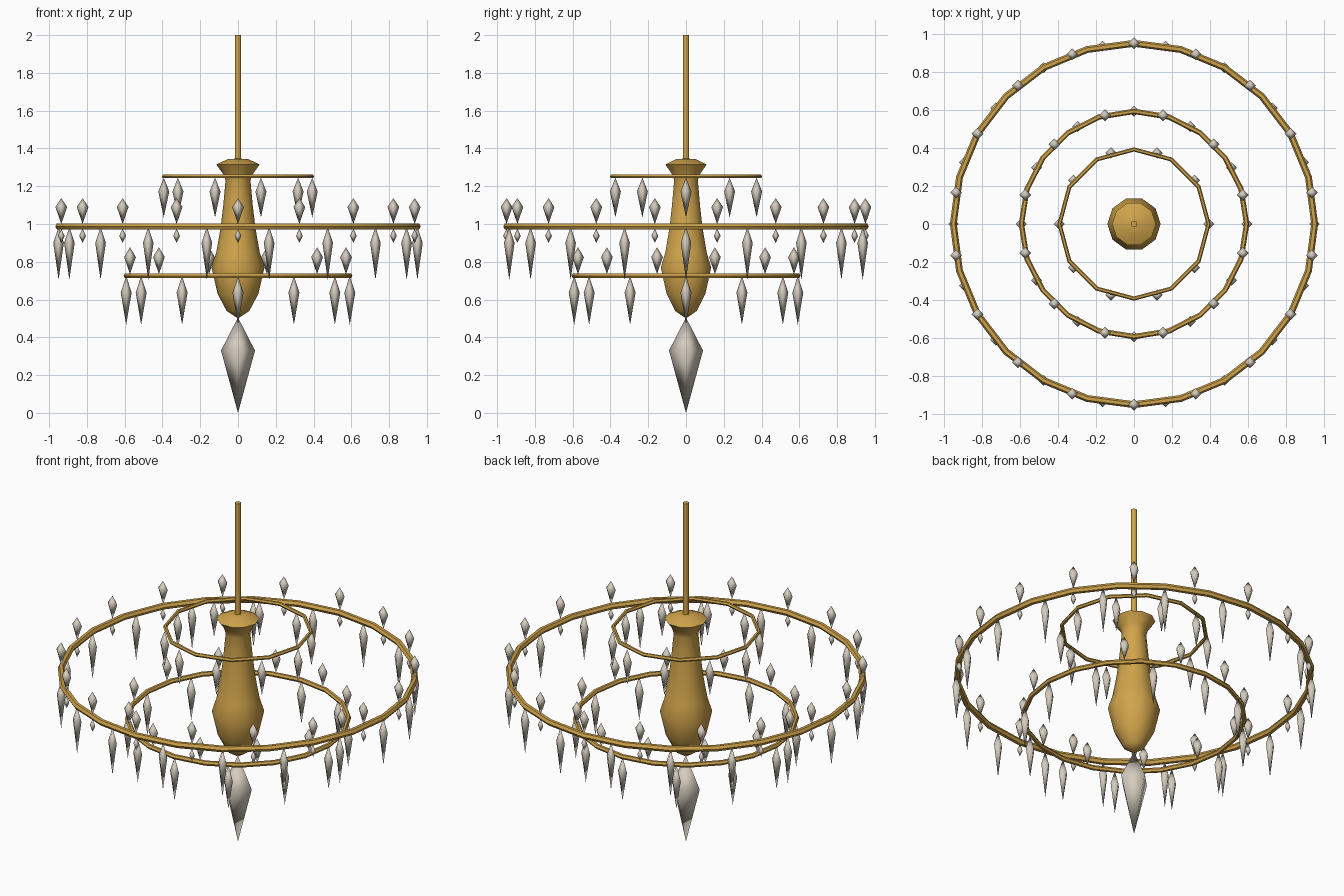
import bpy, bmesh
from math import sin, cos, pi, radians

cube = bpy.data.objects.get("Cube")
if cube:
    bpy.data.objects.remove(cube, do_unlink=True)


def material(name, rgb):
    m = bpy.data.materials.new(name)
    m.use_nodes = True
    m.diffuse_color = (*rgb, 1)
    m.node_tree.nodes["Principled BSDF"].inputs["Base Color"].default_value = (*rgb, 1)
    return m


gold = material("antique gold", (0.63, 0.37, 0.07))
crystal = material("pale crystal", (0.66, 0.60, 0.51))


def finish(name, bm, mat, angle=None):
    bmesh.ops.recalc_face_normals(bm, faces=bm.faces)
    me = bpy.data.meshes.new(name)
    bm.to_mesh(me)
    bm.free()
    me.materials.append(mat)
    ob = bpy.data.objects.new(name, me)
    bpy.context.collection.objects.link(ob)
    me.shade_smooth()
    if angle:
        bpy.ops.object.select_all(action="DESELECT")
        ob.select_set(True)
        bpy.context.view_layer.objects.active = ob
        bpy.ops.object.shade_smooth_by_angle(angle=radians(angle))
    return ob


def lathe(bm, profile, sides, cx=0, cy=0):
    """Spin (radius, height) points; zero radius closes to a tip."""
    rows = []
    for r, z in profile:
        count = sides if r else 1
        rows.append([bm.verts.new((cx + r * cos(2 * pi * i / sides),
                                   cy + r * sin(2 * pi * i / sides), z))
                     for i in range(count)])
    for a, b in zip(rows, rows[1:]):
        for i in range(sides):
            j = (i + 1) % sides
            quad = [a[i % len(a)], a[j % len(a)], b[j % len(b)], b[i % len(b)]]
            bm.faces.new(list(dict.fromkeys(quad)))


def ring(name, radius, z, tube, segments, sides=6):
    bm = bmesh.new()
    loops = []
    for i in range(segments):
        a = 2 * pi * i / segments
        loops.append([])
        for k in range(sides):
            t = 2 * pi * k / sides
            r = radius + tube * cos(t)
            loops[-1].append(bm.verts.new((r * cos(a), r * sin(a), z + tube * sin(t))))
    for i in range(segments):
        a, b = loops[i], loops[(i + 1) % segments]
        for k in range(sides):
            n = (k + 1) % sides
            bm.faces.new((a[k], b[k], b[n], a[n]))
    finish(name, bm, gold, 40)


def crystals(name, radius, count, start, bottom, middle, top, width):
    """A circle of four-sided drops."""
    bm = bmesh.new()
    for i in range(count):
        a = radians(start) + 2 * pi * i / count
        lathe(bm, [(0, bottom), (width, middle), (0, top)], 4,
              radius * cos(a), radius * sin(a))
    finish(name, bm, crystal)


# Ceiling rod
bm = bmesh.new()
lathe(bm, [(0, 1.33), (0.017, 1.33), (0.017, 2), (0, 2)], 8)
finish("ceiling_rod", bm, gold, 50)

# Turned central body with flared cap
bm = bmesh.new()
lathe(bm, [(0, 0.5), (0.06, 0.54), (0.108, 0.63), (0.14, 0.77), (0.115, 0.85),
           (0.092, 0.98), (0.078, 1.1), (0.066, 1.23), (0.075, 1.26),
           (0.115, 1.315), (0.055, 1.343), (0, 1.347)], 10)
finish("central_body", bm, gold, 45)

# Three hoops
ring("upper_hoop", 0.392, 1.252, 0.011, 12)
ring("outer_hoop", 0.95, 0.987, 0.018, 24)
ring("lower_hoop", 0.592, 0.726, 0.014, 20)

# Crystals on the hoops
crystals("upper_hanging_crystals", 0.393, 10, 0, 1.035, 1.172, 1.245, 0.029)
crystals("outer_hanging_crystals", 0.95, 18, 0, 0.705, 0.9, 0.985, 0.028)
crystals("outer_standing_crystals", 0.95, 18, 10, 1.0, 1.09, 1.137, 0.031)
crystals("outer_small_drops", 0.95, 18, 10, 0.9, 0.937, 0.975, 0.018)
crystals("lower_hanging_crystals", 0.592, 12, 0, 0.467, 0.637, 0.725, 0.029)
crystals("lower_standing_crystals", 0.592, 12, 15, 0.735, 0.825, 0.877, 0.031)

# Large bottom pendant
crystals("bottom_pendant", 0, 1, 0, 0, 0.33, 0.505, 0.09)
